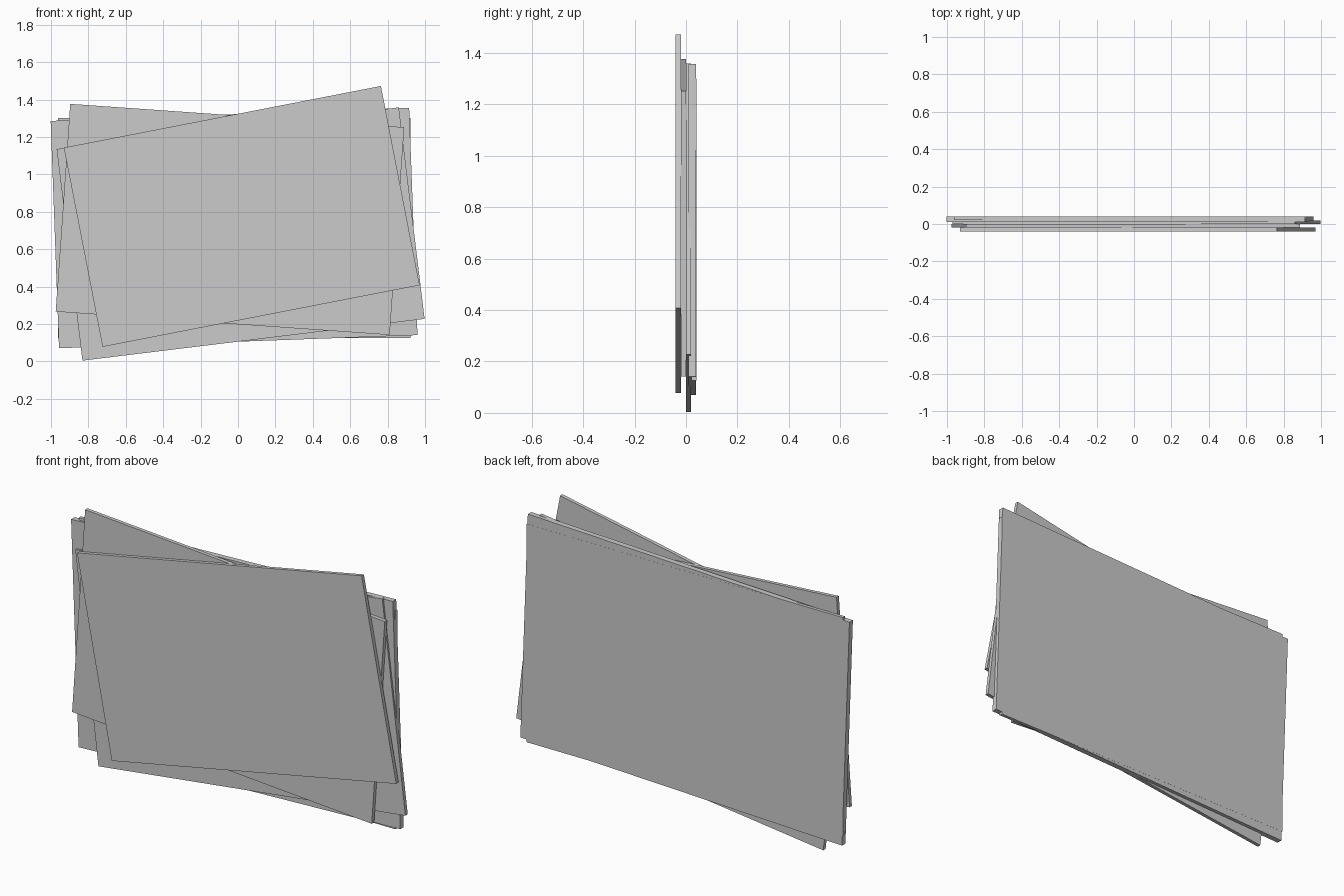
import bpy
from math import radians

if "Cube" in bpy.data.objects:
    bpy.data.objects.remove(bpy.data.objects["Cube"])

# A fanned stack of thin rectangular sheets, each a little larger towards the back.
# name, centre x, centre z, width, height, tilt in degrees, front y, back y
SHEETS = [
    ("front_sheet",   0.020, 0.775, 1.727, 1.085, -11.0, -0.04,  -0.02),
    ("second_sheet", -0.043, 0.759, 1.790, 1.113,   4.0, -0.02,   0.0),
    ("third_sheet",   0.014, 0.681, 1.843, 1.139,  -6.95, 0.0,    0.02),
    ("fourth_sheet", -0.021, 0.713, 1.885, 1.175,   0.0,  0.022,  0.04),
    ("back_sheet",   -0.021, 0.713, 1.918, 1.216,  -2.1,  0.01,   0.0395),
]


def add_sheet(name, x, z, width, height, tilt, y0, y1):
    bpy.ops.mesh.primitive_cube_add(
        size=1, location=(x, (y0 + y1) / 2, z), rotation=(0, radians(tilt), 0))
    sheet = bpy.context.object
    sheet.name = name
    sheet.scale = (width, y1 - y0, height)


for sheet in SHEETS:
    add_sheet(*sheet)
